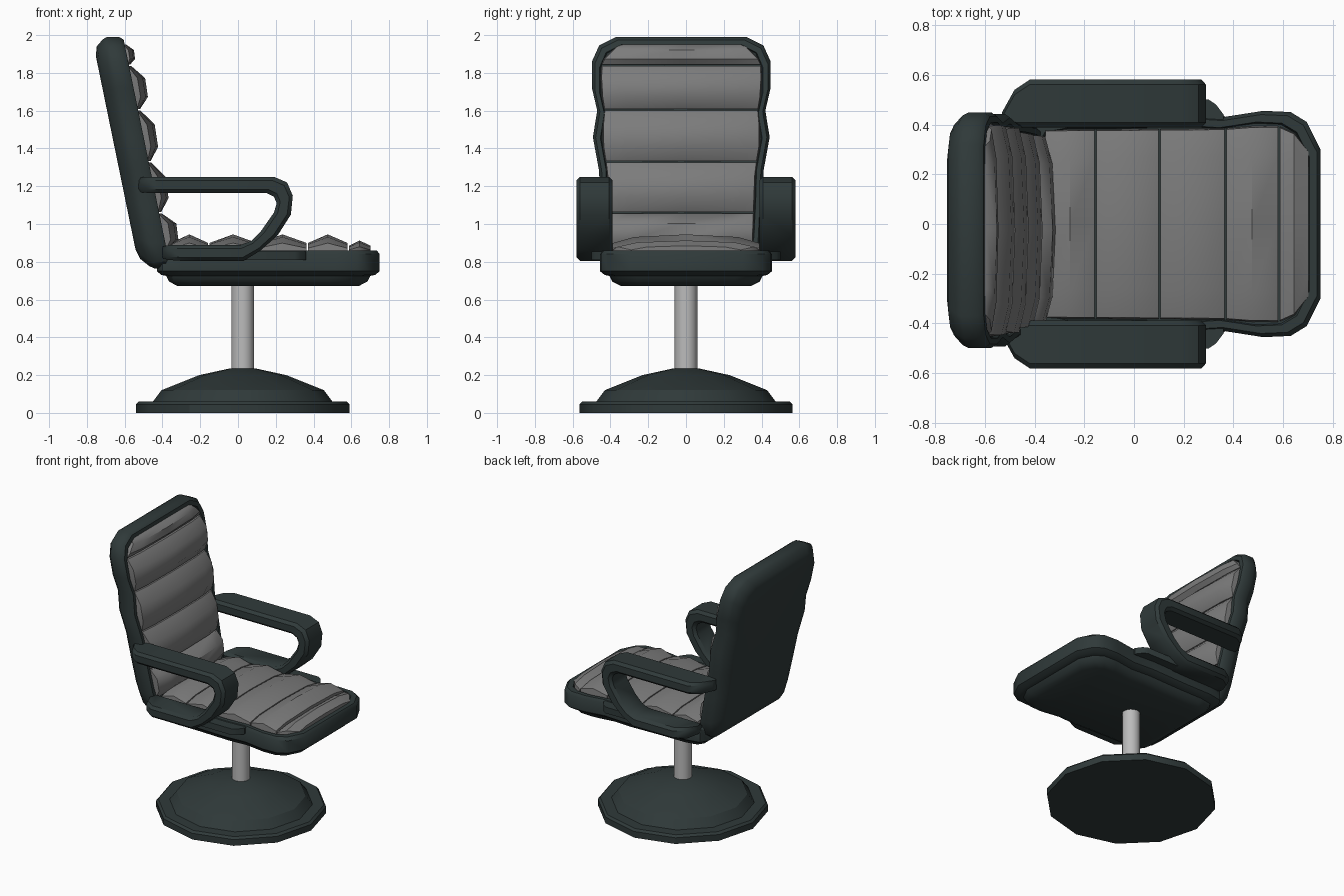
import bpy, bmesh, math

if "Cube" in bpy.data.objects:
    bpy.data.objects.remove(bpy.data.objects["Cube"])

def material(name, c):
    m = bpy.data.materials.new(name)
    m.diffuse_color = (*c, 1)
    m.use_nodes = True
    m.node_tree.nodes["Principled BSDF"].inputs["Base Color"].default_value = m.diffuse_color
    return m

DARK = material("dark green grey", (0.029, 0.042, 0.042))
GREY = material("cushion grey", (0.20, 0.20, 0.20))
METAL = material("light metal", (0.50, 0.50, 0.50))

def finish(name, bm, mat, angle=35):
    bmesh.ops.remove_doubles(bm, verts=bm.verts, dist=0.0005)
    bmesh.ops.recalc_face_normals(bm, faces=bm.faces)
    me = bpy.data.meshes.new(name)
    bm.to_mesh(me)
    bm.free()
    me.materials.append(mat)
    for p in me.polygons:
        p.use_smooth = True
    me.set_sharp_from_angle(angle=math.radians(angle))
    ob = bpy.data.objects.new(name, me)
    bpy.context.collection.objects.link(ob)
    return ob

def loft(name, rings, mat, angle=35):
    """Skin closed rings of points and cap both ends."""
    bm = bmesh.new()
    rows = [[bm.verts.new(p) for p in r] for r in rings]
    n = len(rows[0])
    for a, b in zip(rows, rows[1:]):
        for i in range(n):
            bm.faces.new((a[i], a[(i + 1) % n], b[(i + 1) % n], b[i]))
    bm.faces.new(rows[0])
    bm.faces.new(rows[-1])
    return finish(name, bm, mat, angle)

def revolve(name, profile, n, mat, cx):
    rings = [[(cx + r * math.cos(2 * math.pi * i / n), r * math.sin(2 * math.pi * i / n), z)
              for i in range(n)] for r, z in profile]
    return loft(name, rings, mat, 30)

def shell(name, half, layers, place):
    """Padded shell: mirrored outline (u, y) lofted through (depth, inset) layers."""
    pts = half + [(u, -y) for u, y in reversed(half)]
    us = [p[0] for p in pts]
    cu, hu = (max(us) + min(us)) / 2, (max(us) - min(us)) / 2
    hy = max(p[1] for p in pts)
    rings = [[place(cu + (u - cu) * (1 - d / hu), y * (1 - d / hy), h) for u, y in pts]
             for h, d in layers]
    return loft(name, rings, DARK, 40)

def lerp(table, u):
    for (a, va), (b, vb) in zip(table, table[1:]):
        if a <= u <= b:
            return va + (vb - va) * (u - a) / (b - a)
    return table[0][1] if u < table[0][0] else table[-1][1]

def cushion(name, seams, scales, profile, widths, place):
    """Row of padded rolls between the seams."""
    bm = bmesh.new()
    across = [(-1, 0), (-0.985, 0.6), (-0.7, 0.88), (0, 1), (0.7, 0.88), (0.985, 0.6), (1, 0)]
    base = -0.03
    for a, b, s in zip(seams, seams[1:], scales):
        part = bmesh.new()
        a, b = a + 0.004, b - 0.004
        prof = [(0, base)] + [(f, h * s) for f, h in profile] + [(1, base)]
        rows = []
        for f, h in prof:
            u = a + (b - a) * f
            w = lerp(widths, u)
            rows.append([part.verts.new(place(u, w * t, base + (h - base) * k)) for t, k in across])
        for r, q in zip(rows, rows[1:]):
            for i in range(len(across) - 1):
                part.faces.new((r[i], r[i + 1], q[i + 1], q[i]))
        bmesh.ops.remove_doubles(part, verts=part.verts, dist=0.0005)
        bmesh.ops.holes_fill(part, edges=part.edges, sides=0)
        tmp = bpy.data.meshes.new("tmp")
        part.to_mesh(tmp)
        part.free()
        bm.from_mesh(tmp)
        bpy.data.meshes.remove(tmp)
    return finish(name, bm, GREY, 40)

def seat_place(u, y, h):
    return (u, y, 0.86 + h)

def back_place(u, y, h):
    return (-0.60 + (1.95 - u) * 0.205 + h, y - 0.025, u)

# Pedestal: domed foot and column
revolve("base", [(0.565, 0), (0.565, 0.045), (0.55, 0.06), (0.475, 0.06), (0.43, 0.12),
                 (0.23, 0.2), (0.07, 0.235)], 12, DARK, 0.025)
revolve("column", [(0.06, 0.2), (0.06, 0.69)], 16, METAL, 0.025)

# Seat shell and cushion
shell("seat_shell",
      [(0.75, 0.30), (0.695, 0.41), (0.63, 0.45), (0.52, 0.455), (0.36, 0.43), (0.2, 0.44),
       (-0.1, 0.43), (-0.3, 0.43), (-0.40, 0.41), (-0.43, 0.36)],
      [(-0.02, 0.05), (0, 0.045), (0, 0.015), (-0.02, 0), (-0.11, 0), (-0.13, 0.025),
       (-0.135, 0.05), (-0.165, 0.065), (-0.188, 0.11)], seat_place)
cushion("seat_cushion", [-0.36, -0.155, 0.103, 0.367, 0.583, 0.705], [1, 1, 1, 1, 0.62],
        [(0, 0.04), (0.5, 0.085), (1, 0.04)],
        [(-0.36, 0.38), (0.36, 0.385), (0.55, 0.40), (0.63, 0.385), (0.705, 0.29)], seat_place)

# Backrest shell and cushion
shell("back_shell",
      [(1.99, 0.345), (1.945, 0.435), (1.86, 0.473), (1.72, 0.473), (1.6, 0.445), (1.46, 0.468),
       (1.28, 0.435), (1.1, 0.43), (0.9, 0.42), (0.80, 0.40), (0.765, 0.35)],
      [(-0.02, 0.045), (0, 0.04), (0, 0.015), (-0.02, 0), (-0.085, 0), (-0.11, 0.012),
       (-0.15, 0.05), (-0.165, 0.10)], back_place)
cushion("back_cushion", [0.86, 1.06, 1.33, 1.605, 1.84, 1.955], [1.1, 1, 1, 1, 0.6],
        [(0, 0.012), (0.28, 0.066), (0.72, 0.072), (1, 0.012)],
        [(0.86, 0.38), (1.28, 0.395), (1.46, 0.425), (1.6, 0.41), (1.72, 0.43), (1.86, 0.425),
         (1.955, 0.33)], back_place)

# Armrests: outer point, inner point, outer y
ARM = [((-0.53, 1.245), (-0.53, 1.17), 0.45), ((-0.48, 1.25), (-0.48, 1.165), 0.54),
       ((-0.42, 1.25), (-0.42, 1.165), 0.58), ((0.19, 1.25), (0.15, 1.165), 0.58),
       ((0.26, 1.22), (0.19, 1.145), 0.58), ((0.29, 1.15), (0.205, 1.11), 0.58),
       ((0.28, 1.05), (0.19, 1.06), 0.58), ((0.21, 0.94), (0.12, 0.96), 0.58),
       ((0.12, 0.86), (0.07, 0.91), 0.58), ((0.03, 0.805), (0.01, 0.888), 0.58),
       ((-0.30, 0.805), (-0.30, 0.888), 0.58), ((-0.37, 0.81), (-0.37, 0.888), 0.53),
       ((-0.40, 0.82), (-0.40, 0.88), 0.46)]

def arm_ring(o, i, yo, s):
    yi, c = 0.388, 0.02
    t = 0.22
    p = [(0, yi + c), (0, yo - c), (t, yo), (1 - t, yo), (1, yo - c), (1, yi + c), (1 - t, yi), (t, yi)]
    return [(o[0] + (i[0] - o[0]) * k, s * y, o[1] + (i[1] - o[1]) * k) for k, y in p]

for side, s in (("left", 1), ("right", -1)):
    loft(side + "_armrest", [arm_ring(o, i, yo, s) for o, i, yo in ARM], DARK, 40)
    # Bracket joining the arm to the seat
    plan = [(-0.35, 0.40), (-0.3, 0.5), (0.30, 0.5), (0.33, 0.48), (0.36, 0.44), (0.36, 0.40)]
    loft(side + "_arm_bracket", [[(x, s * y, z) for x, y in plan] for z in (0.81, 0.855)], DARK)
